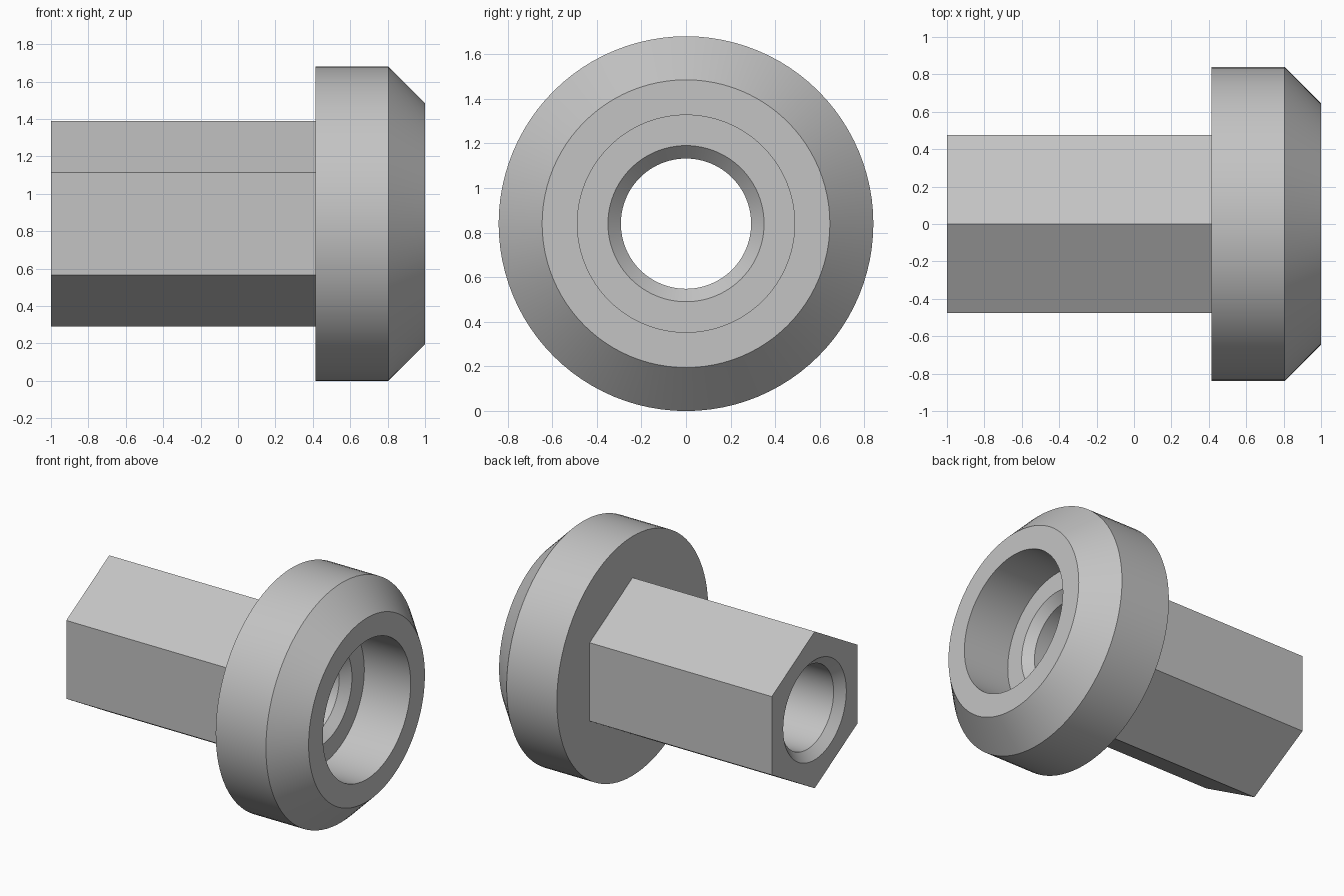
import bpy, bmesh
from math import cos, sin, pi, radians

cube = bpy.data.objects.get("Cube")
if cube:
    bpy.data.objects.remove(cube, do_unlink=True)

SEGMENTS = 96          # multiple of six, so the hexagon corners fall on vertices
AXIS_Z = 0.84          # height of the bore axis

grey = bpy.data.materials.new("plain grey")
grey.use_nodes = True
colour = (0.55, 0.55, 0.55, 1)
grey.diffuse_color = colour
grey.node_tree.nodes["Principled BSDF"].inputs["Base Color"].default_value = colour


def circle(angle, radius):
    return radius


def hexagon(angle, radius):
    # radius is the corner radius; one corner points straight up
    return radius * cos(pi / 6) / cos(angle % (pi / 3) - pi / 6)


# Closed profile around the axis: x position, radius, cross-section
profile = [
    (-1.0, 0.55, hexagon),      # hexagonal shank
    (0.415, 0.55, hexagon),
    (0.415, 0.84, circle),      # round head
    (0.805, 0.84, circle),
    (1.0, 0.645, circle),       # head chamfer
    (1.0, 0.487, circle),       # counterbore
    (0.64, 0.487, circle),
    (0.64, 0.35, circle),       # bore with a chamfer at each end
    (0.582, 0.292, circle),
    (-0.942, 0.292, circle),
    (-1.0, 0.35, circle),
]

bm = bmesh.new()
rings = []
for x, radius, shape in profile:
    ring = []
    for i in range(SEGMENTS):
        a = 2 * pi * i / SEGMENTS
        r = shape(a, radius)
        ring.append(bm.verts.new((x, r * sin(a), AXIS_Z + r * cos(a))))
    rings.append(ring)

# Skin neighbouring rings; the last ring closes back to the first
for k, ring in enumerate(rings):
    after = rings[(k + 1) % len(rings)]
    for i in range(SEGMENTS):
        j = (i + 1) % SEGMENTS
        bm.faces.new((ring[i], ring[j], after[j], after[i]))
bmesh.ops.recalc_face_normals(bm, faces=bm.faces)

mesh = bpy.data.meshes.new("flanged_hex_sleeve")
bm.to_mesh(mesh)
bm.free()
mesh.materials.append(grey)
sleeve = bpy.data.objects.new("flanged_hex_sleeve", mesh)
bpy.context.collection.objects.link(sleeve)

# Smooth round walls, sharp corners
bpy.ops.object.select_all(action="DESELECT")
sleeve.select_set(True)
bpy.context.view_layer.objects.active = sleeve
bpy.ops.object.shade_smooth_by_angle(angle=radians(30))
